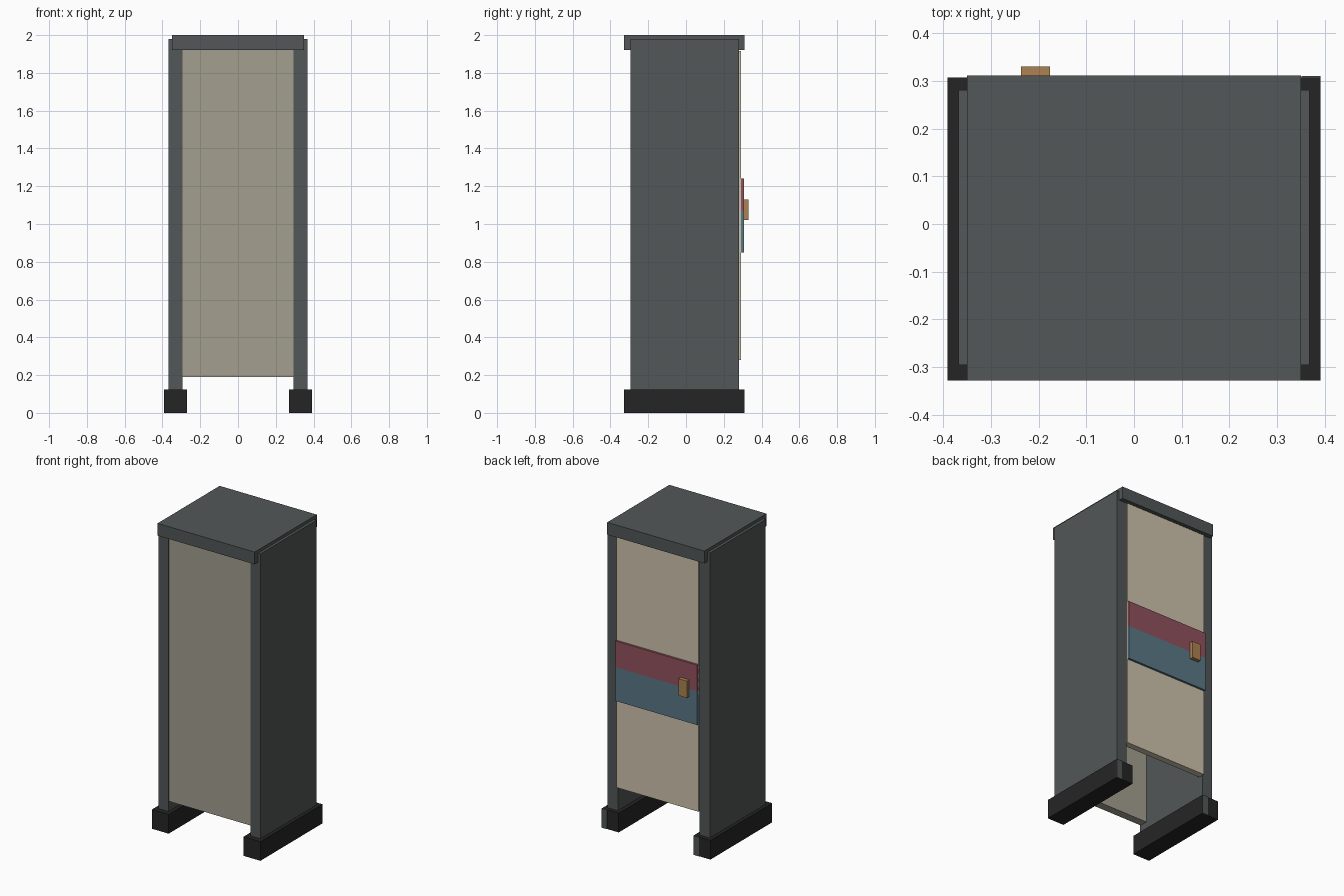
import bpy
import bmesh

cube = bpy.data.objects.get("Cube")
if cube:
    bpy.data.objects.remove(cube, do_unlink=True)


def material(name, rgb):
    """Flat material from 0-255 sRGB values."""
    lin = [((c / 255 + 0.055) / 1.055) ** 2.4 for c in rgb] + [1.0]
    m = bpy.data.materials.new(name)
    m.use_nodes = True
    m.diffuse_color = lin
    bsdf = next(n for n in m.node_tree.nodes if n.type == 'BSDF_PRINCIPLED')
    bsdf.inputs["Base Color"].default_value = lin
    return m


GREY = material("slate grey", (82, 87, 87))
BLACK = material("black rubber", (37, 37, 37))
PANEL = material("grey beige", (163, 159, 144))
DOOR = material("warm beige", (206, 196, 173))
RED = material("dull red", (146, 81, 93))
BLUE = material("dull blue", (89, 120, 134))
BRASS = material("brass", (172, 130, 82))


def box(name, x, y, z, mat):
    """Box between (min, max) pairs on each axis."""
    bm = bmesh.new()
    bmesh.ops.create_cube(bm, size=1)
    for v in bm.verts:
        v.co = [(r[0] + r[1]) / 2 + c * (r[1] - r[0])
                for c, r in zip(v.co, (x, y, z))]
    me = bpy.data.meshes.new(name)
    bm.to_mesh(me)
    bm.free()
    me.materials.append(mat)
    ob = bpy.data.objects.new(name, me)
    bpy.context.collection.objects.link(ob)
    return ob


# Side walls on skid rails, each rail with a narrow end plate
for side, s in (("left", 1), ("right", -1)):
    wall_x = sorted((s * 0.295, s * 0.368))
    rail_x = sorted((s * 0.27, s * 0.391))
    box(side + "_wall", wall_x, (-0.295, 0.281), (0.12, 1.98), GREY)
    box(side + "_rail", rail_x, (-0.328, 0.307), (0.0, 0.125), BLACK)
    box(side + "_rail_end_plate", (rail_x[1] - 0.04, rail_x[1]),
        (0.306, 0.31), (0.0, 0.125), GREY)

# Roof slab
box("roof", (-0.35, 0.35), (-0.328, 0.311), (1.92, 2.0), GREY)

# Closed front panel and the door opposite
box("front_panel", (-0.295, 0.295), (-0.291, -0.238), (0.19, 1.92), PANEL)
box("door", (-0.295, 0.295), (0.25, 0.292), (0.28, 1.915), DOOR)

# Door bands and handle
box("red_band", (-0.295, 0.295), (0.285, 0.306), (1.07, 1.24), RED)
box("blue_band", (-0.295, 0.295), (0.285, 0.306), (0.85, 1.07), BLUE)
box("door_handle", (-0.237, -0.176), (0.3, 0.33), (1.02, 1.13), BRASS)
